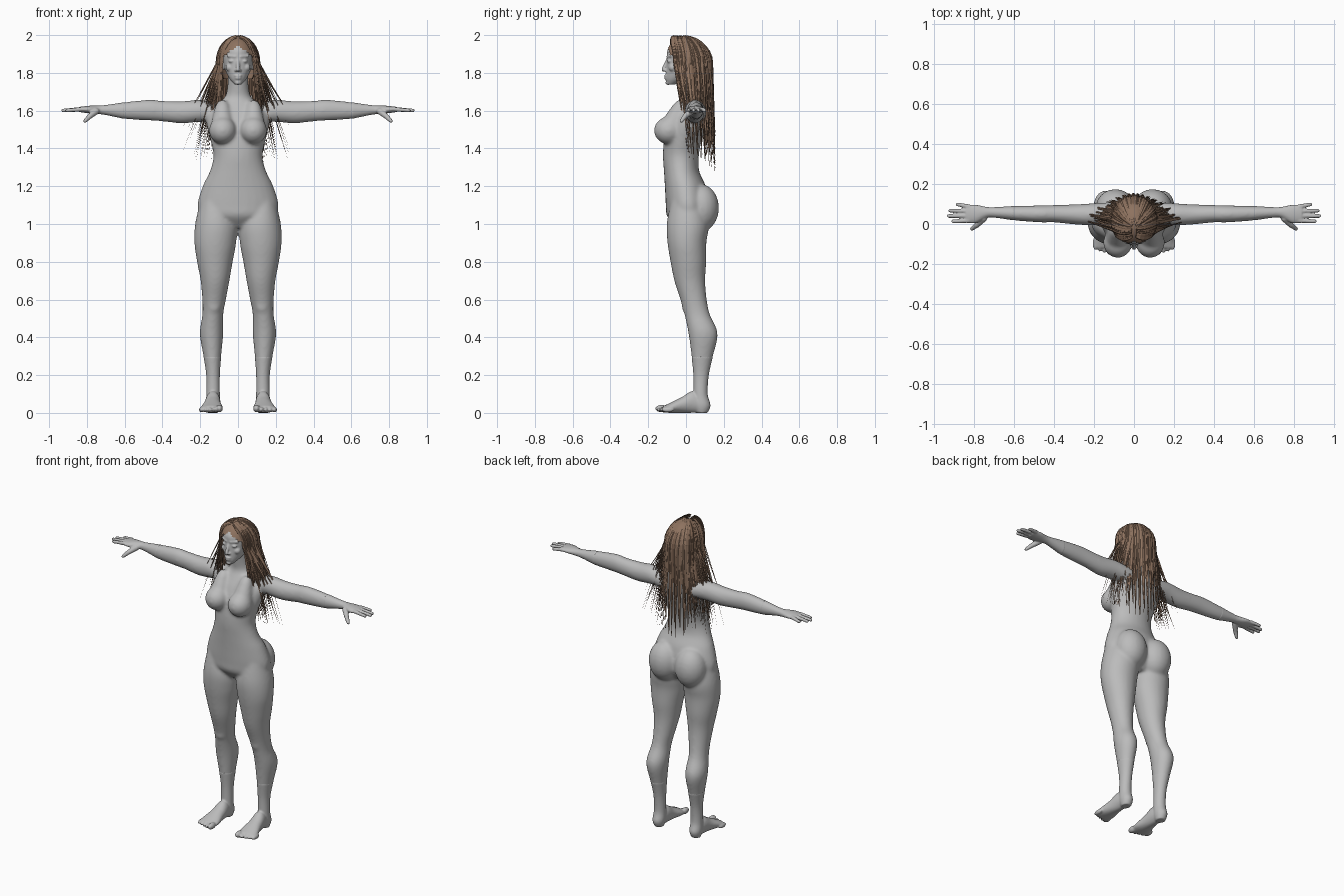
import bpy, bmesh, math, random
from mathutils import Matrix, Vector

random.seed(4)
cube = bpy.data.objects.get("Cube")
if cube:
    bpy.data.objects.remove(cube, do_unlink=True)


def make_material(name, color):
    mat = bpy.data.materials.new(name)
    mat.use_nodes = True
    mat.diffuse_color = (*color, 1)
    mat.node_tree.nodes["Principled BSDF"].inputs["Base Color"].default_value = (*color, 1)
    return mat


def make_object(name, bm, *materials):
    bmesh.ops.recalc_face_normals(bm, faces=bm.faces)
    mesh = bpy.data.meshes.new(name)
    bm.to_mesh(mesh)
    bm.free()
    for mat in materials:
        mesh.materials.append(mat)
    obj = bpy.data.objects.new(name, mesh)
    bpy.context.collection.objects.link(obj)
    return obj


def make_fused(name, bm, voxel, softness):
    """Merge overlapping forms into one continuous smooth surface."""
    obj = make_object(name, bm, skin)
    fuse = obj.modifiers.new("fuse", 'REMESH')
    fuse.mode = 'VOXEL'
    fuse.voxel_size = voxel
    fuse.use_smooth_shade = True
    relax = obj.modifiers.new("relax", 'SMOOTH')
    relax.factor = .5
    relax.iterations = softness


def skin_rings(bm, rings, material=0):
    """Bridge consecutive point rings and close both ends."""
    loops = [[bm.verts.new(p) for p in ring] for ring in rings]
    faces = [bm.faces.new(loops[0]), bm.faces.new(loops[-1])]
    for a, b in zip(loops, loops[1:]):
        for i in range(len(a)):
            j = (i + 1) % len(a)
            faces.append(bm.faces.new((a[i], a[j], b[j], b[i])))
    for face in faces:
        face.material_index = material


def ellipse(center, u, v, side, sides):
    """Ring of points around a center, mirrored when side is negative."""
    ring = []
    for i in range(sides):
        angle = math.tau * i / sides
        p = Vector(center) + u * math.cos(angle) + v * math.sin(angle)
        p.x *= side
        ring.append(p)
    return ring


def smooth_keys(keys, steps=5):
    """Catmull-Rom interpolation of cross-section keys."""
    result = []
    for i in range(len(keys) - 1):
        quad = (keys[max(i - 1, 0)], keys[i], keys[i + 1], keys[min(i + 2, len(keys) - 1)])
        for s in range(steps):
            t = s / steps
            result.append([
                b + 0.5 * t * (c - a + t * (2 * a - 5 * b + 4 * c - d + t * (3 * (b - c) + d - a)))
                for a, b, c, d in zip(*quad)])
    return result + [list(keys[-1])]


def loft(bm, order, keys, side=1):
    """Keys hold position, then low and high limits on the two other axes."""
    rings = []
    for pos, a0, a1, b0, b1 in smooth_keys(keys):
        center, u, v = Vector(), Vector(), Vector()
        center[order[0]] = pos
        center[order[1]], u[order[1]] = (a0 + a1) / 2, (a1 - a0) / 2
        center[order[2]], v[order[2]] = (b0 + b1) / 2, (b1 - b0) / 2
        rings.append(ellipse(center, u, v, side, 28))
    skin_rings(bm, rings)


def blob(bm, center, radii, side=1):
    rings = []
    for k in range(13):
        polar = math.pi * (k + .25) / 12.5
        wide = math.sin(polar)
        level = Vector(center) + Vector((0, 0, radii[2] * math.cos(polar)))
        rings.append(ellipse(level, Vector((radii[0] * wide, 0, 0)),
                             Vector((0, radii[1] * wide, 0)), side, 20))
    skin_rings(bm, rings)


def limb(bm, points, radii, side=1):
    """Round-ended tapering tube through a few points."""
    points = [Vector(p) for p in points]
    start = (points[0] - points[1]).normalized() * radii[0]
    stop = (points[-1] - points[-2]).normalized() * radii[-1]
    path = [points[0] + start * .8, *points, points[-1] + stop * .5, points[-1] + stop * .9]
    widths = [radii[0] * .6, *radii, radii[-1] * .85, radii[-1] * .4]
    rings = []
    for k, (p, r) in enumerate(zip(path, widths)):
        along = path[min(k + 1, len(path) - 1)] - path[max(k - 1, 0)]
        u = along.cross(Vector((0, 1, 0))).normalized()
        v = along.cross(u).normalized()
        rings.append(ellipse(p, u * r, v * r, side, 14))
    skin_rings(bm, rings)


X, Y, Z = 0, 1, 2
skin = make_material("grey skin", (0.5, 0.5, 0.5))
brown = make_material("brown hair", (0.27, 0.17, 0.115))
dark = make_material("dark brown hair", (0.19, 0.115, 0.075))
body, face_form, hands, feet = [bmesh.new() for _ in range(4)]

# Torso and neck: height, half width, front, back
torso = [(.98, .08, -.05, .08), (1.04, .19, -.1, .12), (1.1, .215, -.107, .125),
         (1.2, .187, -.112, .105), (1.28, .149, -.117, .07), (1.36, .13, -.122, .068),
         (1.44, .145, -.117, .083), (1.52, .164, -.1, .112), (1.58, .162, -.075, .122),
         (1.63, .12, -.045, .115), (1.67, .072, -.025, .1), (1.72, .057, -.027, .085),
         (1.8, .054, -.04, .08)]
loft(body, (Z, X, Y), [(z, -w, w, f, b) for z, w, f, b in torso])

# Head
head = [(1.738, .018, -.1, -.06), (1.765, .042, -.108, .0), (1.8, .062, -.107, .06),
        (1.84, .075, -.104, .1), (1.88, .08, -.102, .11), (1.92, .076, -.098, .105),
        (1.955, .058, -.07, .08), (1.975, .03, -.03, .05)]
loft(face_form, (Z, X, Y), [(z, -w, w, f, b) for z, w, f, b in head])

# Nose, lips and chin
limb(face_form, [(0, -.098, 1.868), (0, -.12, 1.817)], [.008, .011])
blob(face_form, (0, -.104, 1.785), (.022, .012, .006))
blob(face_form, (0, -.104, 1.772), (.019, .012, .007))
blob(face_form, (0, -.095, 1.748), (.018, .014, .012))

leg = [(1.12, .05, .2, -.08, .09), (1, .006, .227, -.102, .12), (.9, .01, .231, -.098, .108),
       (.8, .028, .217, -.082, .107), (.7, .045, .198, -.062, .102), (.6, .064, .189, -.03, .11),
       (.52, .078, .189, -.008, .127), (.42, .078, .202, .013, .168), (.3, .089, .183, .029, .143),
       (.2, .096, .168, .039, .121), (.1, .096, .168, .04, .115), (.04, .095, .17, .04, .13),
       (0, .105, .16, .055, .115)]
foot = [(.11, .105, .16, 0, .06), (.04, .095, .17, 0, .115), (-.02, .09, .18, 0, .085),
        (-.08, .08, .197, 0, .055), (-.12, .085, .2, .002, .036)]
arm = [(.1, 1.54, 1.64, .0, .11), (.2, 1.54, 1.657, -.007, .104), (.3, 1.533, 1.65, -.002, .098),
       (.4, 1.543, 1.652, .008, .095), (.47, 1.548, 1.658, .008, .093),
       (.6, 1.556, 1.645, .018, .09), (.7, 1.577, 1.63, .032, .084), (.74, 1.582, 1.627, .03, .086),
       (.79, 1.586, 1.626, .005, .096), (.84, 1.593, 1.62, .006, .097)]
fingers = [(.017, .013, .914), (.041, .04, .936), (.064, .067, .928), (.087, .098, .892)]

for side in (1, -1):
    # Leg, knee, buttock and breast
    loft(body, (Z, X, Y), leg, side)
    blob(body, (.128, .017, .57), (.042, .04, .055), side)
    blob(body, (.093, .08, 1.085), (.1, .095, .125), side)
    limb(body, [(.082, -.03, 1.62), (.082, -.08, 1.505)], [.04, .066], side)
    blob(body, (.081, -.092, 1.495), (.073, .078, .073), side)

    # Foot and toes
    loft(feet, (Z, X, Y), leg[-5:], side)
    loft(feet, (Y, X, Z), foot, side)
    for i in range(5):
        radius = .02 if i == 0 else .014
        toe_x = .098 + .023 * i + (.004 if i else 0)
        blob(feet, (toe_x, -.129 + .008 * i, radius + .003), (radius * .9, .034, radius), side)

    # Arm, hand and fingers
    loft(body, (X, Z, Y), arm, side)
    loft(hands, (X, Z, Y), arm[-5:], side)
    for base, tip, reach in fingers:
        limb(hands, [(.825, base, 1.608), (reach - .009, tip, 1.601)], [.0115, .0095], side)
    limb(hands, [(.75, .03, 1.598), (.785, -.005, 1.57), (.81, -.024, 1.545)],
         [.018, .014, .01], side)

    # Brow, eye, nostril, cheek and ear
    limb(face_form, [(.014, -.097, 1.886), (.055, -.08, 1.89)], [.008, .006], side)
    blob(face_form, (.034, -.086, 1.862), (.017, .015, .009), side)
    blob(face_form, (.012, -.108, 1.813), (.007, .011, .007), side)
    blob(face_form, (.042, -.07, 1.828), (.024, .022, .022), side)
    blob(face_form, (.079, .015, 1.845), (.01, .02, .032), side)

make_fused("body", body, .008, 14)
make_fused("head", face_form, .0045, 5)
make_fused("hands", hands, .0045, 3)
make_fused("feet", feet, .0055, 4)

# Hair cap, open at the face
center = Vector((0, .015, 1.855))
cap = bmesh.new()
bmesh.ops.create_uvsphere(cap, u_segments=48, v_segments=32, radius=1,
                          matrix=Matrix.Translation((0, .008, center.z))
                          @ Matrix.Diagonal((.1, .125, .139, 1)))
opening = []
for face in cap.faces:
    p = face.calc_center_median()
    if p.z < 1.945 - abs(p.x) * .7 and p.y < -.03 or p.z < 1.77:
        opening.append(face)
bmesh.ops.delete(cap, geom=opening, context='FACES')
for face in cap.faces:
    face.smooth = True
make_object("hair_cap", cap, brown)

# Long tapering strands that follow the scalp, then fall in clumps
hair = bmesh.new()
count = 340
for n in range(count):
    turn = math.radians(-40 + 260 * (n + random.random()) / count)
    out = Vector((math.cos(turn), math.sin(turn), 0))
    back = max(0, out.y)
    front = max(0, -out.y)
    scale = random.uniform(.92, 1.03)
    path = []
    for k in range(8):
        polar = math.radians(6 + 12 * k)
        p = Vector((.113 * out.x * math.sin(polar), .122 * out.y * math.sin(polar),
                    .14 * math.cos(polar))) * scale + center
        p.y -= (.03 + .07 * front) * math.cos(polar) ** 2
        path.append(p)
    edge = path[-1]
    clump = round(turn * 5) / 5 + random.uniform(-.04, .04)
    flare = random.uniform(.2, 1.1) * math.cos(clump) ** 2
    if abs(out.x) > .85 and random.random() < .1:
        flare = random.uniform(1.3, 1.7)
    end = Vector((.113 * math.cos(clump) * (1 + flare),
                  .055 * math.sin(clump) + .04 + .06 * back,
                  1.61 - .08 * back - .27 * random.random()))
    for k in range(1, 7):
        path.append(edge.lerp(end, k / 6))
    width = random.uniform(.006, .01)
    rings = []
    for k, p in enumerate(path):
        along = (path[min(k + 1, len(path) - 1)] - path[max(k - 1, 0)]).normalized()
        across = along.cross(out).normalized()
        lift = across.cross(along)
        taper = min(1, (len(path) - 1 - k) / 6) * min(1, (k + 2) / 5) + .04
        rings.append(ellipse(p, across * width * taper, lift * .003 * taper, 1, 4))
    skin_rings(hair, rings, 1 if random.random() < .3 else 0)
make_object("hair_strands", hair, brown, dark)
